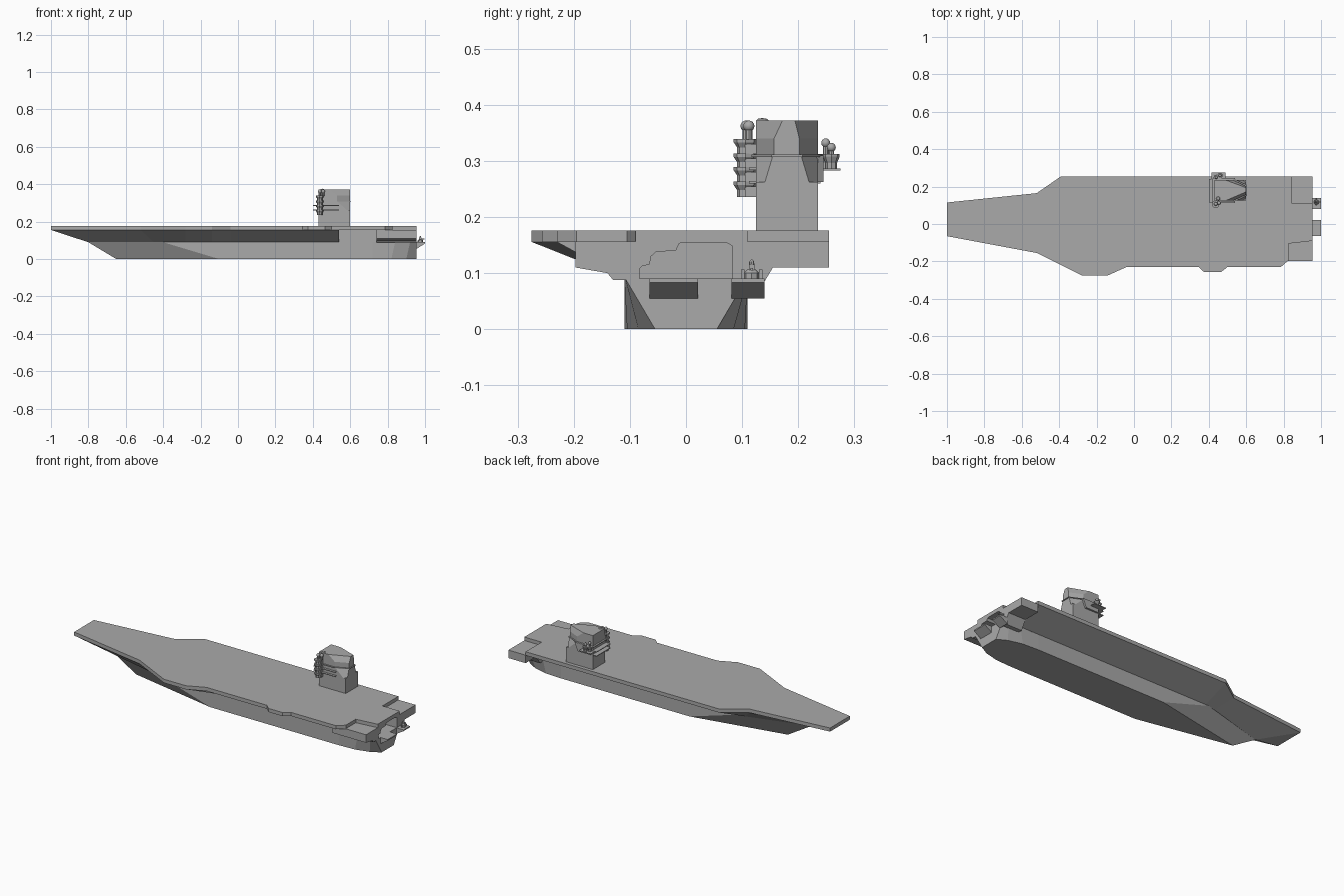
import bpy, bmesh, math
from mathutils import Vector

if "Cube" in bpy.data.objects:
    bpy.data.objects.remove(bpy.data.objects["Cube"])

grey = bpy.data.materials.new("ship grey")
grey.use_nodes = True
COLOUR = (0.4, 0.4, 0.4, 1)
grey.diffuse_color = COLOUR
grey.node_tree.nodes["Principled BSDF"].inputs["Base Color"].default_value = COLOUR


def finish(name, bm):
    bmesh.ops.remove_doubles(bm, verts=bm.verts, dist=1e-5)
    bmesh.ops.recalc_face_normals(bm, faces=bm.faces)
    mesh = bpy.data.meshes.new(name)
    bm.to_mesh(mesh)
    bm.free()
    mesh.materials.append(grey)
    ob = bpy.data.objects.new(name, mesh)
    bpy.context.scene.collection.objects.link(ob)
    return ob


def loft(name, rings):
    """Skin matching rings of 3D points and cap both ends."""
    bm = bmesh.new()
    rows = [[bm.verts.new(p) for p in ring] for ring in rings]
    n = len(rows[0])
    for a, b in zip(rows, rows[1:]):
        for i in range(n):
            j = (i + 1) % n
            bm.faces.new((a[i], a[j], b[j], b[i]))
    bm.faces.new(rows[0])
    bm.faces.new(rows[-1])
    return finish(name, bm)


def prism(name, outline, z0, z1):
    return loft(name, [[(x, y, z) for x, y in outline] for z in (z0, z1)])


def along_x(name, section, x0, x1):
    return loft(name, [[(x, y, z) for y, z in section] for x in (x0, x1)])


def along_y(name, section, y0, y1):
    return loft(name, [[(x, y, z) for x, z in section] for y in (y0, y1)])


def box(name, x0, x1, y0, y1, z0, z1):
    return prism(name, [(x0, y0), (x1, y0), (x1, y1), (x0, y1)], z0, z1)


def turned(name, x, y, profile, sides=12):
    """Solid of revolution from (radius, height) points."""
    angles = [2 * math.pi * i / sides for i in range(sides)]
    return loft(name, [[(x + r * math.cos(a), y + r * math.sin(a), z)
                        for a in angles] for r, z in profile])


def ball(name, x, y, z, r):
    bm = bmesh.new()
    bmesh.ops.create_uvsphere(bm, u_segments=12, v_segments=8, radius=r)
    bmesh.ops.translate(bm, verts=bm.verts, vec=Vector((x, y, z)))
    ob = finish(name, bm)
    ob.data.polygons.foreach_set("use_smooth", [True] * len(ob.data.polygons))
    return ob


def mirrored(half):
    """Close a half outline that starts on the centreline."""
    return half + [(x, -y) for x, y in reversed(half) if y != 0]


# Lower hull with pointed bow and tucked-in stern
keel = mirrored([(-.65, 0), (-.1, -.11), (.72, -.11), (.82, -.105), (.9, -.085), (.955, -.055)])
waist = mirrored([(-.8, 0), (-.4, -.11), (.72, -.11), (.84, -.11), (.92, -.11), (.955, -.108)])
loft("lower_hull", [[(x, y, 0) for x, y in keel], [(x, y, .09) for x, y in waist]])

# Flight deck slab
deck = [(-1, .115), (-.52, .165), (-.39, .255), (.845, .255), (.845, .11), (.955, .11),
        (.955, -.09), (.825, -.105), (.825, -.195), (.785, -.23), (.5, -.23),
        (.465, -.257), (.375, -.257), (.345, -.23), (-.04, -.23), (-.14, -.275),
        (-.28, -.275), (-.52, -.155), (-1, -.065)]
prism("flight_deck", deck, .155, .176)

# Flared sides and bow between hull and deck: (hull point, deck edge point)
flare = [((-.8, 0), (-1, .115)), ((-.45, .1), (-.52, .165)), ((-.38, .11), (-.39, .255)),
         ((.845, .11), (.845, .255)), ((.845, 0), (.845, 0)), ((.54, 0), (.54, 0)),
         ((.54, -.11), (.54, -.23)), ((-.04, -.11), (-.04, -.23)),
         ((-.14, -.11), (-.14, -.275)), ((-.28, -.11), (-.28, -.275)),
         ((-.45, -.1), (-.52, -.155)), ((-.8, 0), (-1, -.065))]
loft("hull_flare", [[(*low, .09) for low, high in flare],
                    [(*high, .1555) for low, high in flare]])

# Stern upper hull with a stepped opening
stern = box("stern_upper_hull", .535, .955, -.11, .11, .088, .156)
opening = [(-.083, .0885), (-.083, .107), (-.078, .113), (-.065, .115), (-.062, .13),
           (-.053, .138), (-.018, .14), (-.012, .153), (0, .1545), (.072, .1545),
           (.083, .148), (.083, .0885)]
cutter = along_x("stern_opening_cutter", opening, .87, 1.0)
cutter.hide_render = True
cutter.hide_viewport = True
cut = stern.modifiers.new("opening", "BOOLEAN")
cut.operation = "DIFFERENCE"
cut.object = cutter
cut.solver = "EXACT"

# Stern quarter platforms, lower than the flight deck
along_x("right_stern_sponson", [(-.1, .088), (-.13, .088), (-.14, .1), (-.197, .11),
                                (-.197, .156), (-.1, .156)], .74, .955)
box("left_stern_sponson", .845, .955, .1, .255, .11, .156)
along_x("left_stern_bracket", [(.1, .06), (.125, .06), (.155, .11), (.1, .11)], .845, .955)

# Overhanging stern galleries with sloped undersides
wedge = [(.95, .055), (.955, .055), (1, .083), (1, .09), (.95, .09)]
along_y("centre_stern_gallery", wedge, -.065, .021)
along_y("left_stern_gallery", wedge, .081, .14)

# Stern gun
turned("gun_mount", .975, .117, [(.014, .09), (.014, .1), (.008, .106)], 8)
box("gun_body", .968, .982, .112, .122, .1, .115)
turned("gun_dome", .975, .117, [(.005, .115), (.004, .121), (.001, .124)], 8)
box("gun_barrel", .978, .996, .115, .119, .105, .109)
for y in (.101, .133):
    box("gun_side_post", .97, .978, y - .003, y + .003, .09, .106)


# Island: box base, chamfered bridge and tapering top
def island_ring(shoulder, y0, y1, z):
    return [(.43, .125, z), (shoulder, .125, z), (.6, y0, z),
            (.6, y1, z), (shoulder, .235, z), (.43, .235, z)]


box("island_base", .43, .6, .125, .235, .175, .262)
loft("island_bridge", [island_ring(.585, .14, .22, .26), island_ring(.53, .155, .205, .31)])
loft("island_top", [island_ring(.53, .157, .202, .308), island_ring(.53, .157, .202, .34),
                    island_ring(.49, .172, .194, .372)])
walk = [(.42, .117), (.53, .117), (.605, .152), (.605, .208), (.53, .243), (.42, .243)]
prism("bridge_walkway", walk, .307, .311)
loft("left_bridge_wing", [[(x, y, z) for x, y in ((.44, .23), (x1, .23), (x1, .245), (.44, .245))]
                          for z, x1 in ((.262, .52), (.31, .54))])
for z in (.26, .284):
    box("forward_walkway", .402, .432, .115, .24, z, z + .004)
    box("right_walkway", .42, .54, .112, .13, z, z + .004)

# Stacked sensor platforms on the right of the island
for z in (.236, .262, .286, .312):
    turned("right_sensor_tier", .437, .106,
           [(.015, z), (.015, z + .012), (.021, z + .021), (.021, z + .027)], 8)
    box("sensor_bracket", .43, .455, .105, .13, z, z + .018)
for x, y in ((.437, .107), (.455, .112)):
    turned("right_mast", x, y, [(.007, .338), (.007, .362)], 10)
    ball("right_radome", x, y, .362, .01)

# Smaller sensor platforms on the left
box("left_sensor_plate", .415, .49, .23, .275, .283, .286)
for x, y, top in ((.44, .249, .332), (.46, .259, .324)):
    turned("left_sensor_tier", x, y, [(.01, .286), (.01, .296), (.015, .308), (.015, .312)], 8)
    turned("left_mast", x, y, [(.005, .312), (.005, top)], 8)
    ball("left_radome", x, y, top, .008)

# Low dome on the island roof
turned("roof_dome", .45, .136, [(.012, .371), (.008, .375), (.002, .376)])
